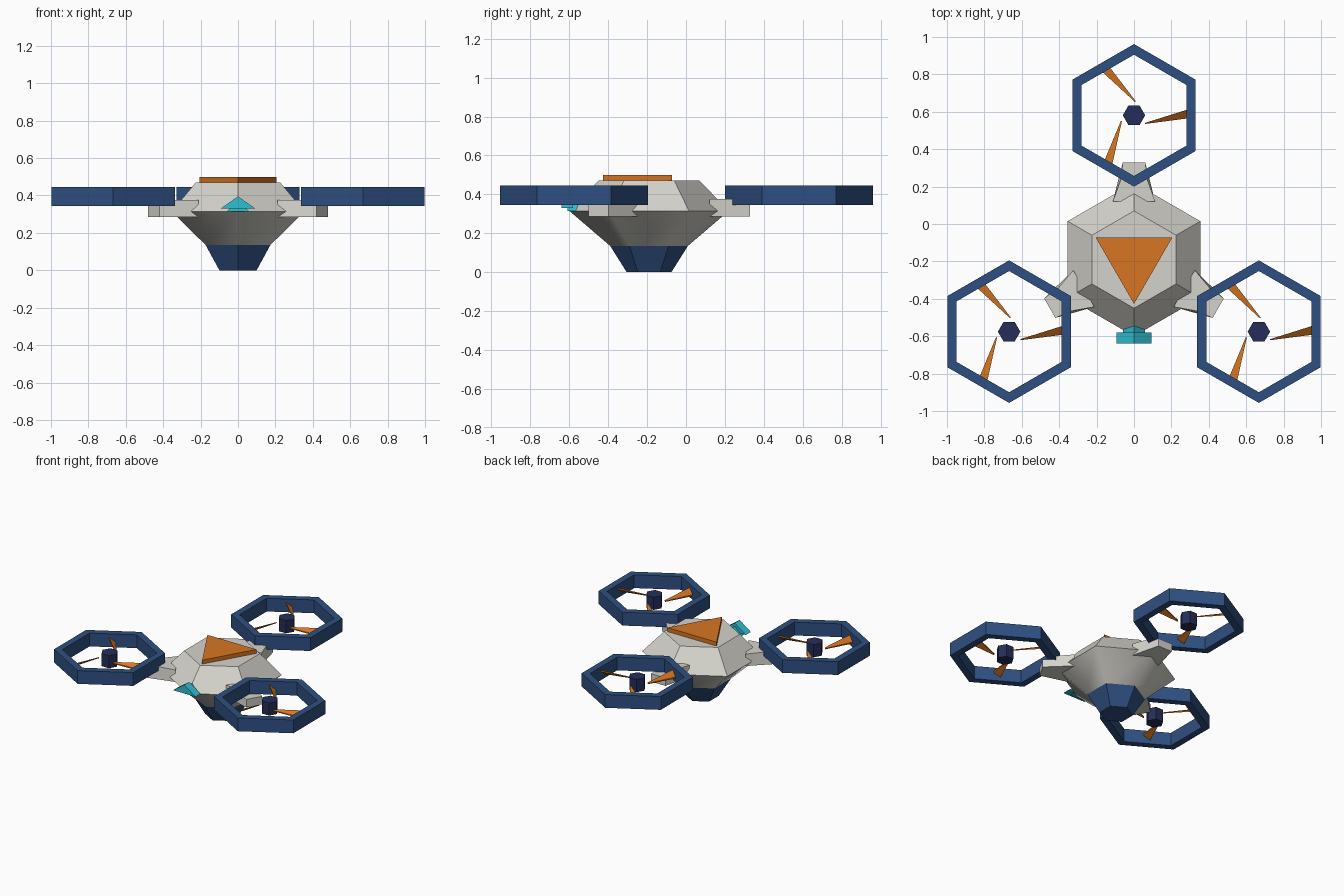
import bpy
from math import sin, cos, pi, radians
from mathutils import Matrix, Vector
import bmesh

old = bpy.data.objects.get("Cube")
if old:
    bpy.data.objects.remove(old, do_unlink=True)


def material(name, rgb):
    m = bpy.data.materials.new(name)
    m.use_nodes = True
    m.diffuse_color = (*rgb, 1)
    bsdf = next(n for n in m.node_tree.nodes if n.type == 'BSDF_PRINCIPLED')
    bsdf.inputs["Base Color"].default_value = (*rgb, 1)
    return m


GREY = material("light grey", (.66, .65, .60))
BLUE = material("navy blue", (.028, .08, .22))
DARK = material("dark indigo", (.018, .027, .10))
ORANGE = material("orange", (.68, .18, .016))
CYAN = material("cyan", (.03, .52, .64))

CENTRE = Vector((0, -.19, 0))


def polygon(n, r, z, start=90):
    """Regular polygon at height z, first corner at the start angle."""
    return [(r * cos(radians(start) + 2 * pi * i / n),
             r * sin(radians(start) + 2 * pi * i / n), z) for i in range(n)]


def loft(name, loops, mat, place=Matrix(), caps=True, ring=False):
    """Skin a series of matching loops; ring joins the last loop to the first."""
    bm = bmesh.new()
    rows = [[bm.verts.new(p) for p in loop] for loop in loops]
    pairs = list(zip(rows, rows[1:]))
    if ring:
        pairs.append((rows[-1], rows[0]))
    for a, b in pairs:
        for i in range(len(a)):
            j = (i + 1) % len(a)
            bm.faces.new((a[i], a[j], b[j], b[i]))
    if caps and not ring:
        bm.faces.new(rows[0][::-1])
        bm.faces.new(rows[-1])
    bmesh.ops.recalc_face_normals(bm, faces=bm.faces)
    mesh = bpy.data.meshes.new(name)
    bm.to_mesh(mesh)
    bm.free()
    mesh.materials.append(mat)
    obj = bpy.data.objects.new(name, mesh)
    obj.matrix_world = place
    bpy.context.collection.objects.link(obj)
    return obj


def spin(angle):
    return Matrix.Rotation(radians(angle), 4, 'Z')


body = Matrix.Translation(CENTRE)

# Hexagonal hull: faceted top, smooth underside, navy foot
loft("hull_top", [polygon(6, .41, .315), polygon(6, .26, .47)], GREY, body)
under = loft("hull_underside", [polygon(6, .20, .135), polygon(6, .41, .315)],
             GREY, body, caps=False)
for f in under.data.polygons:
    f.use_smooth = True
loft("hull_foot", [polygon(6, .115, 0), polygon(6, .20, .135)], BLUE, body)

# Triangular roof plate
loft("roof_plate", [polygon(3, .237, .465, -90), polygon(3, .237, .5, -90)],
     ORANGE, body)

# Nose sensor: gabled block on a smaller gabled stem


def gable(name, y0, y1, half, low, high):
    loft(name, [[(-half, y, low), (half, y, low), (0, y, high)]
                for y in (y0, y1)], CYAN)


gable("nose_sensor", -.64, -.58, .093, .33, .395)
gable("nose_stem", -.61, -.53, .06, .315, .372)

# Stepped arm side profile: distance from the centre, half width, height
ARM = [(.31, .113, .285), (.52, .06, .285), (.52, .06, .345),
       (.43, .07, .345), (.43, .07, .375), (.31, .113, .375)]

# Blade cross-sections: leading and trailing edge, from root to tip
ROOT = [(.06, -.046, .385), (.06, -.040, .390),
        (.06, -.040, .396), (.06, -.046, .391)]
TIP = [(.29, -.016, .372), (.29, .032, .408),
       (.29, .032, .420), (.29, -.016, .384)]

# Three arms, each with a hexagonal guard, hub and three blades
for label, angle in (("back", 90), ("left", -30), ("right", 210)):
    turn = spin(angle)
    loft(label + "_arm", [[(u, s * w, z) for u, w, z in ARM] for s in (-1, 1)],
         GREY, body @ turn)

    rotor = Matrix.Translation(CENTRE + turn @ Vector((.771, 0, 0)))
    loft(label + "_rotor_guard",
         [polygon(6, r, z) for r, z in
          ((.381, .345), (.381, .445), (.324, .445), (.324, .345))],
         BLUE, rotor, ring=True)
    loft(label + "_rotor_hub",
         [polygon(6, .06, z, 0) for z in (.345, .44)], DARK, rotor)
    for k in range(3):
        loft(f"{label}_rotor_blade_{k + 1}", [ROOT, TIP], ORANGE,
             rotor @ spin(120 * k))
